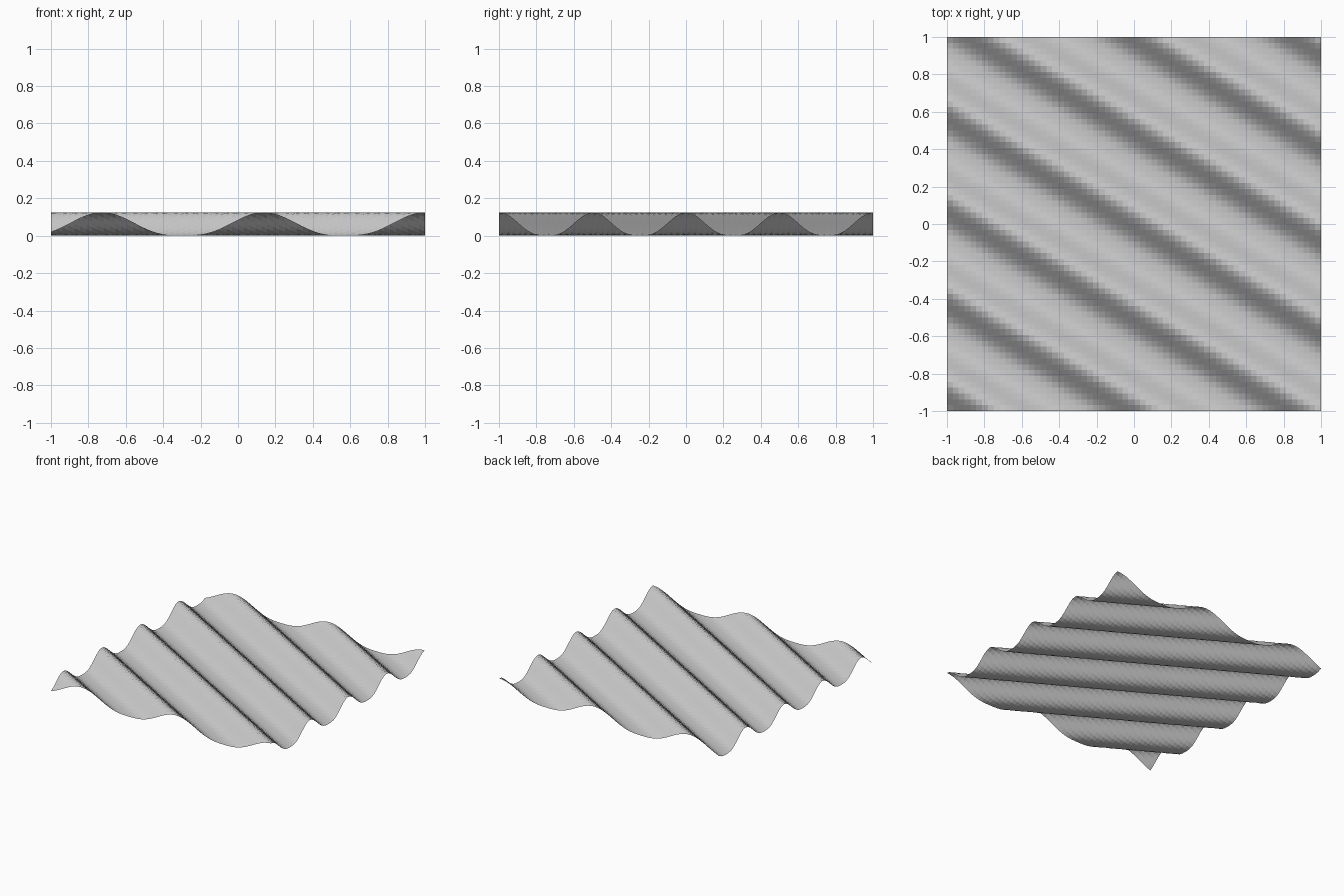
import bpy, bmesh, math

if "Cube" in bpy.data.objects:
    bpy.data.objects.remove(bpy.data.objects["Cube"])

HEIGHT = 0.125          # trough to crest
WAVELENGTH = 0.432      # measured across the crests
CREST = 0.068           # position of one crest line
SHARPNESS = 1.5         # narrow crests, broad troughs
HEADING = math.radians(60)


def wave(x, y):
    u = x * math.cos(HEADING) + y * math.sin(HEADING) - CREST
    c = 0.5 + 0.5 * math.cos(2 * math.pi * u / WAVELENGTH)
    return HEIGHT * c ** SHARPNESS


# Wavy sheet: a square grid lifted by a diagonal wave
bm = bmesh.new()
bmesh.ops.create_grid(bm, x_segments=64, y_segments=64, size=1.0)
for v in bm.verts:
    v.co.z = wave(v.co.x, v.co.y)
for f in bm.faces:
    f.smooth = False

mesh = bpy.data.meshes.new("wavy_sheet")
bm.to_mesh(mesh)
bm.free()
sheet = bpy.data.objects.new("wavy_sheet", mesh)
bpy.context.collection.objects.link(sheet)
